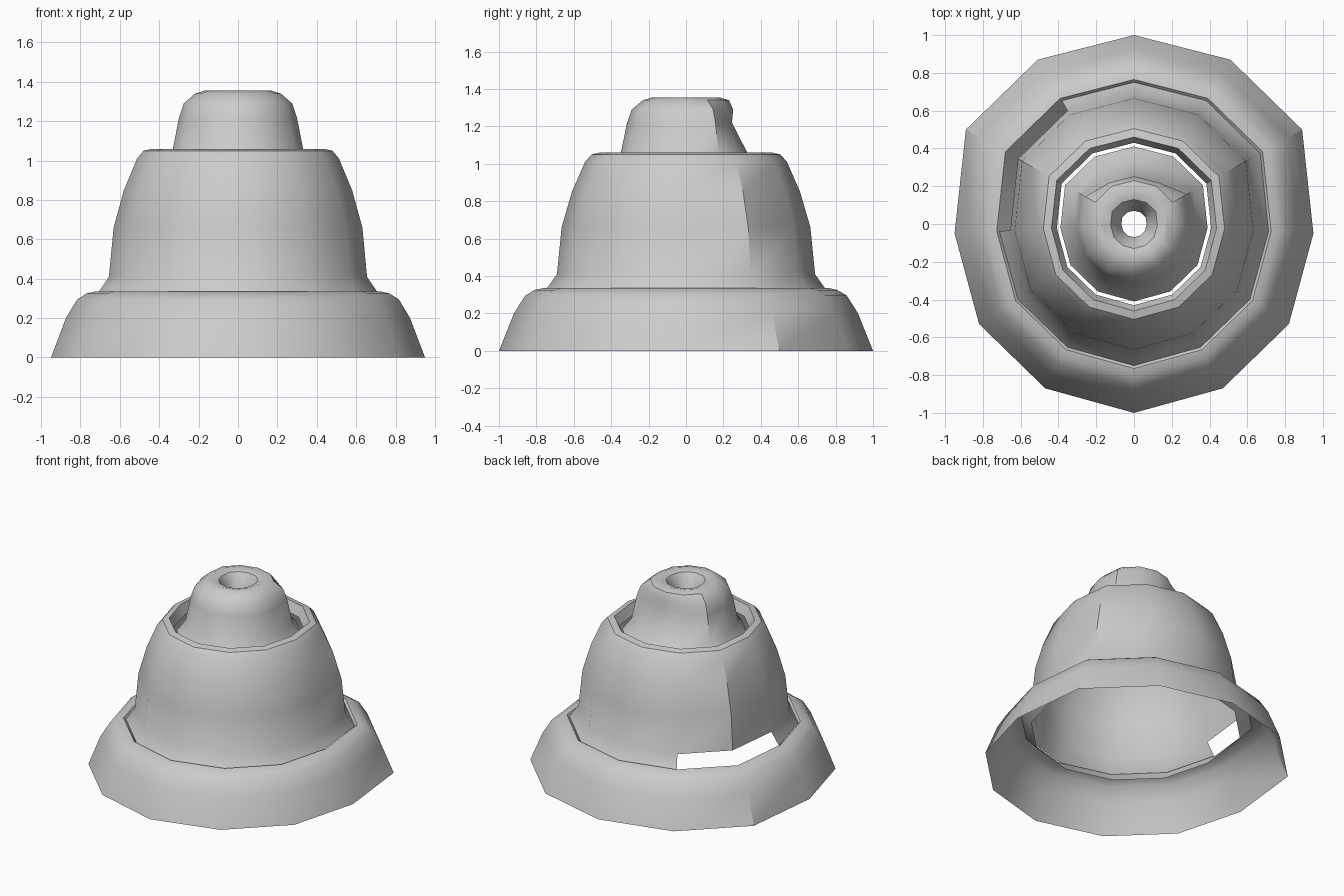
import bpy, math

if "Cube" in bpy.data.objects:
    bpy.data.objects.remove(bpy.data.objects["Cube"])

# Slightly irregular twelve-sided outline (right half, back to front)
half = [(0, 1), (.51, .87), (.89, .50), (.95, -.05), (.82, -.53), (.47, -.87), (0, -1)]
ring = half + [(-x, y) for x, y in half[-2:0:-1]]
N = len(ring)


def lathe(name, profile, missing=(), pinch=None):
    """Sweep (radius, z) points round the outline, skipping missing (band, side) faces."""
    verts = []
    for k, (r, z) in enumerate(profile):
        for i, (x, y) in enumerate(ring):
            s = pinch.get(k, 1) if pinch and i in (N - 1, 0, 1) else 1
            verts.append((x * r * s, y * r * s, z))
    faces = [(k * N + i, (k + 1) * N + i, (k + 1) * N + (i + 1) % N, k * N + (i + 1) % N)
             for k in range(len(profile) - 1) for i in range(N) if (k, i) not in missing]
    faces = [f[::-1] for f in faces]
    me = bpy.data.meshes.new(name)
    me.from_pydata(verts, [], faces)
    me.update()
    ob = bpy.data.objects.new(name, me)
    bpy.context.collection.objects.link(ob)
    bpy.ops.object.select_all(action='DESELECT')
    ob.select_set(True)
    bpy.context.view_layer.objects.active = ob
    bpy.ops.object.shade_smooth_by_angle(angle=math.radians(35))
    return ob


# Wide bottom skirt with its top lip curled inward
lathe("bottom_skirt", [(1.0, 0), (.92, .20), (.86, .295), (.81, .325), (.765, .335), (.69, .25)])

# Main bell body: flared foot with a gap at the back left, curled top lip
lathe("bell_body", [(.75, .325), (.69, .41), (.665, .66), (.61, .85), (.54, 1.01),
                    (.505, 1.05), (.46, 1.06), (.43, .99)],
      missing={(0, 9), (0, 10)})

# Cap with a doughnut rim, funnel hole and pinched back
lathe("top_cap", [(.41, .97), (.35, 1.05), (.315, 1.22), (.29, 1.29), (.23, 1.34), (.18, 1.355),
                  (.13, 1.34), (.09, 1.28), (.07, 1.21)],
      pinch={1: .95, 2: .78, 3: .87})
